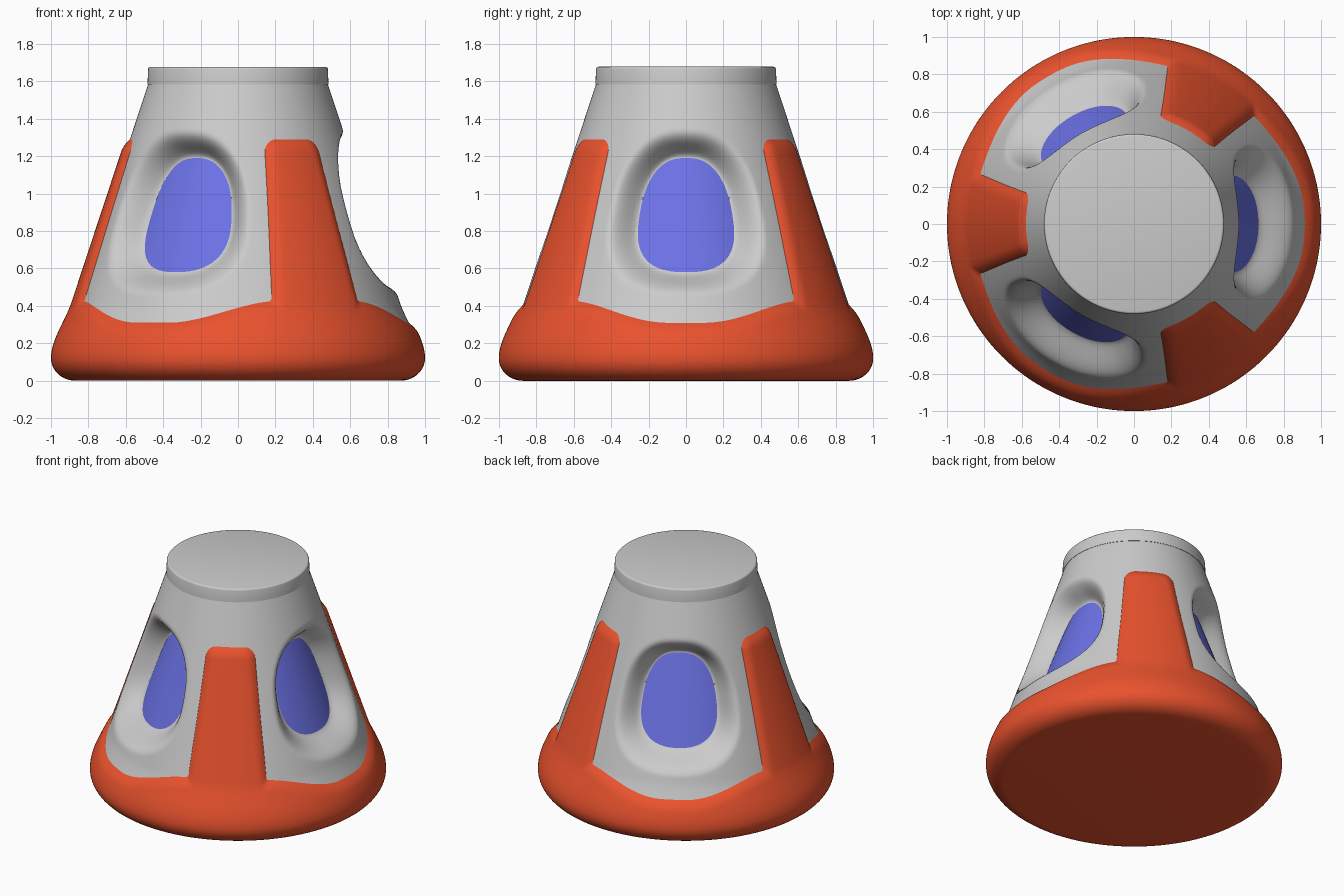
import bpy, bmesh
from math import sin, cos, pi, radians, degrees, hypot, sqrt

if "Cube" in bpy.data.objects:
    bpy.data.objects.remove(bpy.data.objects["Cube"])

SEG = 288
GAP = 0.025      # step between hull and guard surface
TOP = 1.6


def smooth(t):
    t = min(max(t, 0), 1)
    return t * t * (3 - 2 * t)


def outer(z):
    """Outer profile radius: rounded foot, flare, straight cone."""
    if z < 0.12:
        return 0.87 + 0.13 * sqrt(max(0, 1 - (1 - z / 0.12) ** 2))
    if z < 0.42:
        t = (z - 0.12) / 0.3
        h = t * t * (3 - 2 * t)
        return 1 - h * 0.11 - 0.33 * 0.3 * (t ** 3 - t * t)
    return 0.89 - 0.33 * (z - 0.42)


def floor_r(z):
    return 0.87 - 0.36 * z


def sector(a):
    """Signed angle in degrees from the nearest window centre."""
    return (degrees(a) + 60) % 120 - 60


def oval(deg, z, half, zc, zh):
    return (abs(deg / half) ** 2.5 + abs((z - zc) / zh) ** 2.5) ** (1 / 2.5)


def hull_r(a, z):
    """Cone with a soft recess around each window."""
    d = sector(a)
    base = outer(z) - GAP
    inner = max(0, oval(d, z, 26.5, 0.885, 0.305) - 1)
    rim = max(0, 1 - oval(d, z, 35, 0.9, 0.45))
    if rim == 0:
        return base
    t = smooth(inner / (inner + rim))
    return floor_r(z) * (1 - t) + base * t


def guard_d(a, z):
    """Distance inside the guard outline (base band plus three pillars)."""
    d = abs(sector(a))
    band = 0.31 + 0.115 * smooth((d - 6) / 38) - z
    c = 0.07
    half = 18 - 2 * (z - 0.42) / 0.87
    qx = c - radians(half - (60 - d)) * outer(z)
    qy = c - (1.29 - z)
    pillar = c - hypot(max(qx, 0), max(qy, 0)) - min(max(qx, qy), 0)
    return max(band, pillar)


def guard_r(a, z):
    e = max(0, 1 - guard_d(a, z) / 0.065)
    return outer(z) - GAP * min(e, 1.6) ** 2


def finish(bm, name, mat=None):
    bmesh.ops.recalc_face_normals(bm, faces=bm.faces)
    me = bpy.data.meshes.new(name)
    bm.to_mesh(me)
    bm.free()
    ob = bpy.data.objects.new(name, me)
    bpy.context.collection.objects.link(ob)
    if mat:
        me.materials.append(mat)
    bpy.ops.object.select_all(action='DESELECT')
    ob.select_set(True)
    bpy.context.view_layer.objects.active = ob
    bpy.ops.object.shade_smooth_by_angle(angle=radians(50))
    return ob


def revolve(rows, radius, keep=lambda a, z: True, cap=False):
    """Skin rings whose radius depends on angle and height."""
    bm = bmesh.new()
    ang = [2 * pi * i / SEG for i in range(SEG)]
    rings = []
    for z in rows:
        rs = [radius(a, z) for a in ang]
        rings.append([bm.verts.new((r * cos(a), r * sin(a), z)) for r, a in zip(rs, ang)])
    for k in range(len(rows) - 1):
        for i in range(SEG):
            j = (i + 1) % SEG
            if any(keep(ang[p], rows[q]) for p in (i, j) for q in (k, k + 1)):
                bm.faces.new((rings[k][i], rings[k][j], rings[k + 1][j], rings[k + 1][i]))
    if cap:
        bm.faces.new(rings[0][::-1])
    loose = [v for v in bm.verts if not v.link_faces]
    bmesh.ops.delete(bm, geom=loose, context='VERTS')
    return bm


def material(name, rgb):
    m = bpy.data.materials.new(name)
    m.diffuse_color = (*rgb, 1)
    m.use_nodes = True
    m.node_tree.nodes["Principled BSDF"].inputs["Base Color"].default_value = m.diffuse_color
    return m


orange = material("orange", (0.82, 0.085, 0.027))
blue = material("blue", (0.15, 0.17, 0.8))

# Grey hull with three window recesses
finish(revolve([0.2 + (TOP - 0.2) * k / 110 for k in range(111)], hull_r), "hull")

# Orange guard: rounded base and three pillars in one shell
foot = [0.12 * (1 - cos(pi / 2 * k / 10)) for k in range(10)]
rows = foot + [0.12 + 1.22 * k / 100 for k in range(101)]
finish(revolve(rows, guard_r, lambda a, z: guard_d(a, z) > -0.015, cap=True), "guard", orange)

# Top collar, slightly bevelled
bm = bmesh.new()
bmesh.ops.create_cone(bm, cap_ends=True, segments=128, radius1=0.484, radius2=0.48, depth=0.095)
bmesh.ops.translate(bm, verts=bm.verts, vec=(0, 0, 1.63))
rim = [e for e in bm.edges if all(v.co.z > 1.65 for v in e.verts)]
bmesh.ops.bevel(bm, geom=rim, offset=0.012, segments=3, profile=0.5, affect='EDGES')
finish(bm, "top_collar")

# Blue window panes following the recess floor
for n in range(3):
    bm = bmesh.new()
    rings, count = [], 64
    for s in range(1, 13):
        ring = []
        for i in range(count):
            p = 2 * pi * i / count
            u, v = cos(p), sin(p)
            k = s / 12 / oval(u, v, 1, 0, 1)
            z = 0.885 + 0.305 * k * v
            a = radians(26.5 * k * u + 120 * n)
            r = floor_r(z) + 0.004
            ring.append(bm.verts.new((r * cos(a), r * sin(a), z)))
        rings.append(ring)
    bm.faces.new(rings[0])
    for r0, r1 in zip(rings, rings[1:]):
        for i in range(count):
            j = (i + 1) % count
            bm.faces.new((r0[i], r1[i], r1[j], r0[j]))
    pane = finish(bm, f"window_{n + 1}", blue)
    c = pane.data.polygons[0]
    if c.normal.dot(c.center) < 0:
        pane.data.flip_normals()
